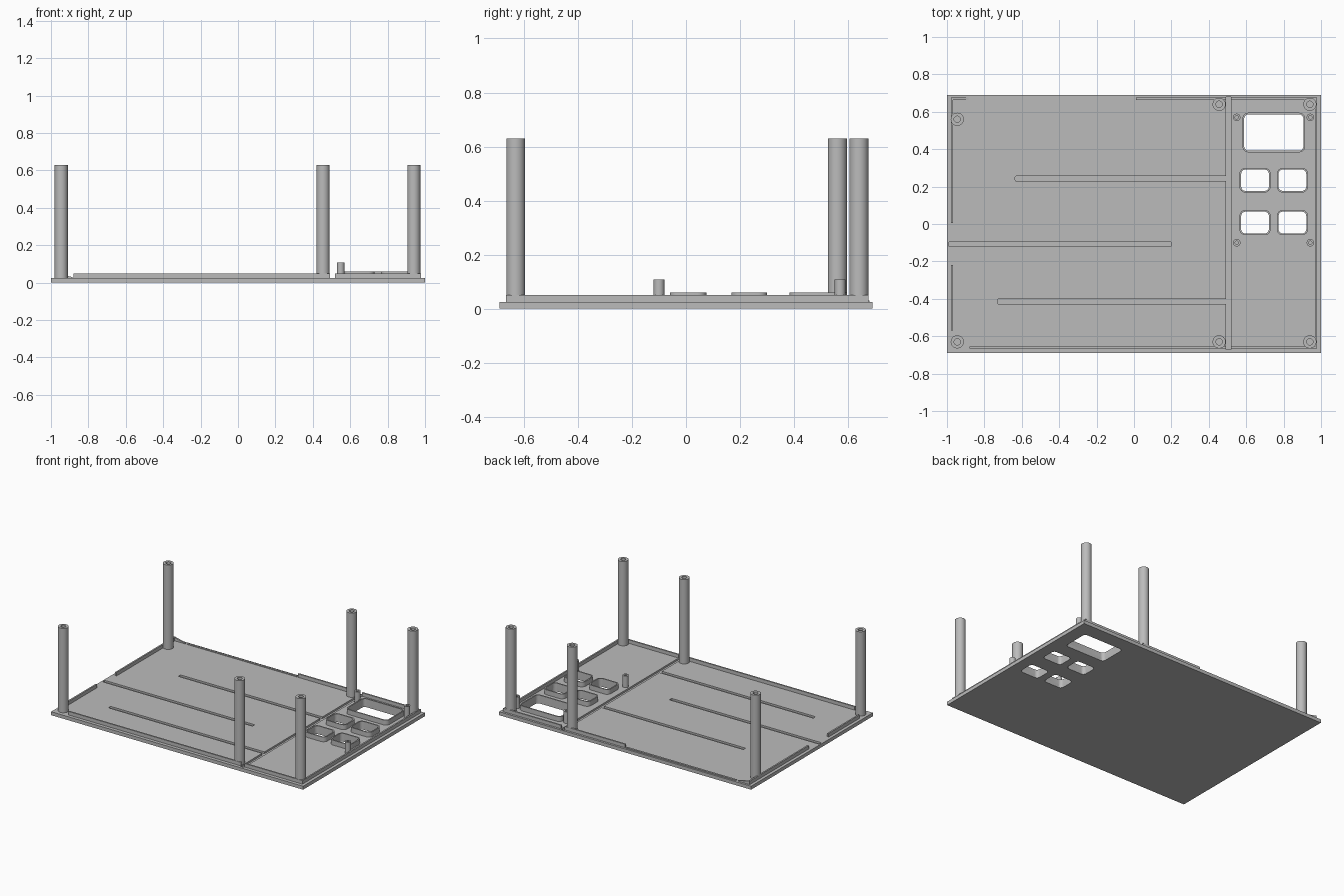
import bpy, bmesh, math

cube = bpy.data.objects.get("Cube")
if cube:
    bpy.data.objects.remove(cube, do_unlink=True)

grey = bpy.data.materials.new("plain grey")
grey.use_nodes = True
grey.diffuse_color = (0.5, 0.5, 0.5, 1)
grey.node_tree.nodes["Principled BSDF"].inputs["Base Color"].default_value = (0.5, 0.5, 0.5, 1)

FLOOR, LIP = 0.025, 0.05


def make(name, bm, smooth=False):
    bmesh.ops.recalc_face_normals(bm, faces=bm.faces)
    mesh = bpy.data.meshes.new(name)
    bm.to_mesh(mesh)
    bm.free()
    mesh.materials.append(grey)
    ob = bpy.data.objects.new(name, mesh)
    bpy.context.collection.objects.link(ob)
    if smooth:
        bpy.ops.object.select_all(action="DESELECT")
        ob.select_set(True)
        bpy.context.view_layer.objects.active = ob
        bpy.ops.object.shade_smooth_by_angle(angle=math.radians(35))
    return ob


def rounded_outline(x0, x1, y0, y1, r, steps=6):
    centres = [(x1 - r, y1 - r), (x0 + r, y1 - r), (x0 + r, y0 + r), (x1 - r, y0 + r)]
    pts = []
    for q, (cx, cy) in enumerate(centres):
        for i in range(steps + 1):
            a = math.pi / 2 * (q + i / steps)
            pts.append((cx + r * math.cos(a), cy + r * math.sin(a)))
    return pts


def circle(x, y, r, n=32):
    return [(x + r * math.cos(math.tau * i / n), y + r * math.sin(math.tau * i / n)) for i in range(n)]


def prism(name, pts, z0, z1):
    bm = bmesh.new()
    low = [bm.verts.new((x, y, z0)) for x, y in pts]
    high = [bm.verts.new((x, y, z1)) for x, y in pts]
    bm.faces.new(low)
    bm.faces.new(high)
    for i in range(len(pts)):
        j = (i + 1) % len(pts)
        bm.faces.new((low[i], low[j], high[j], high[i]))
    return make(name, bm)


def tube(name, outer, inner, z0, z1):
    # hollow wall between two matching outlines
    bm = bmesh.new()
    rings = [[bm.verts.new((x, y, z)) for x, y in pts]
             for pts, z in ((outer, z0), (outer, z1), (inner, z1), (inner, z0))]
    for k in range(4):
        a, b = rings[k], rings[(k + 1) % 4]
        for i in range(len(outer)):
            j = (i + 1) % len(outer)
            bm.faces.new((a[i], a[j], b[j], b[i]))
    return make(name, bm, True)


def box(name, x0, x1, y0, y1, z0, z1):
    return prism(name, [(x0, y0), (x1, y0), (x1, y1), (x0, y1)], z0, z1)


# Base plate
plate = box("base_plate", -1, 1, -0.69, 0.69, 0, FLOOR)
cutters = []

# Window openings with raised rims
windows = [(0.58, 0.915, 0.383, 0.595)]
for y0, y1 in ((0.168, 0.3), (-0.06, 0.075)):
    windows += [(0.564, 0.73, y0, y1), (0.764, 0.93, y0, y1)]
T = 0.009
for x0, x1, y0, y1 in windows:
    outer = rounded_outline(x0, x1, y0, y1, 0.032)
    inner = rounded_outline(x0 + T, x1 - T, y0 + T, y1 - T, 0.032 - T)
    tube("window_rim", outer, inner, FLOOR, 0.06)
    cutters.append(prism("window_cutter", inner, -0.05, 0.1))

# Shallow slots in the floor and the long slot across it
DEPTH = 0.012
for x0, x1, y in ((-0.635, 0.5, 0.243), (-0.99, 0.2, -0.108), (-0.73, 0.5, -0.414)):
    cutters.append(prism("slot_cutter", rounded_outline(x0, x1, y - 0.013, y + 0.013, 0.006, 3), DEPTH, 0.1))
cutters.append(box("cross_slot_cutter", 0.491, 0.518, -0.672, 0.68, DEPTH, 0.1))

for c in cutters:
    c.hide_render = True
    mod = plate.modifiers.new("cut", "BOOLEAN")
    mod.operation = "DIFFERENCE"
    mod.solver = "EXACT"
    mod.object = c
bpy.context.view_layer.update()
baked = bpy.data.meshes.new_from_object(plate.evaluated_get(bpy.context.evaluated_depsgraph_get()))
plate.modifiers.clear()
plate.data = baked
for c in cutters:
    bpy.data.objects.remove(c, do_unlink=True)

# Thin lip walls around the edge
W = 0.011
for x0, x1 in ((-0.88, 0.491), (0.518, 0.978)):
    box("front_lip", x0, x1, -0.666, -0.666 + W, FLOOR, LIP)
for x0, x1 in ((0.01, 0.491), (0.518, 0.978)):
    box("back_lip", x0, x1, 0.664, 0.664 + W, FLOOR, LIP)
box("low_back_lip", -0.87, 0, 0.664, 0.678, FLOOR, 0.03)
for y0, y1 in ((0.005, 0.675), (-0.57, -0.22)):
    box("left_edge_lip", -0.978, -0.978 + W, y0, y1, FLOOR, LIP)
box("right_edge_lip", 0.978 - W, 0.978, -0.666, 0.675, FLOOR, LIP)

# Sloped end of the back lip
ramp = box("back_lip_ramp", -0.978, -0.885, 0.664, 0.664 + W, FLOOR, LIP)
for v in ramp.data.vertices:
    if v.co.x > -0.9 and v.co.z > 0.04:
        v.co.z = 0.03

# Tall hollow posts
for x, y in ((-0.945, 0.56), (-0.945, -0.63), (0.455, 0.64), (0.455, -0.63), (0.94, 0.64), (0.94, -0.63)):
    tube("tall_post", circle(x, y, 0.035), circle(x, y, 0.017), FLOOR, 0.63)

# Short hollow pegs around the windows
for x in (0.549, 0.943):
    for y in (0.57, -0.1):
        tube("short_peg", circle(x, y, 0.02, 24), circle(x, y, 0.009, 24), FLOOR, 0.108)
